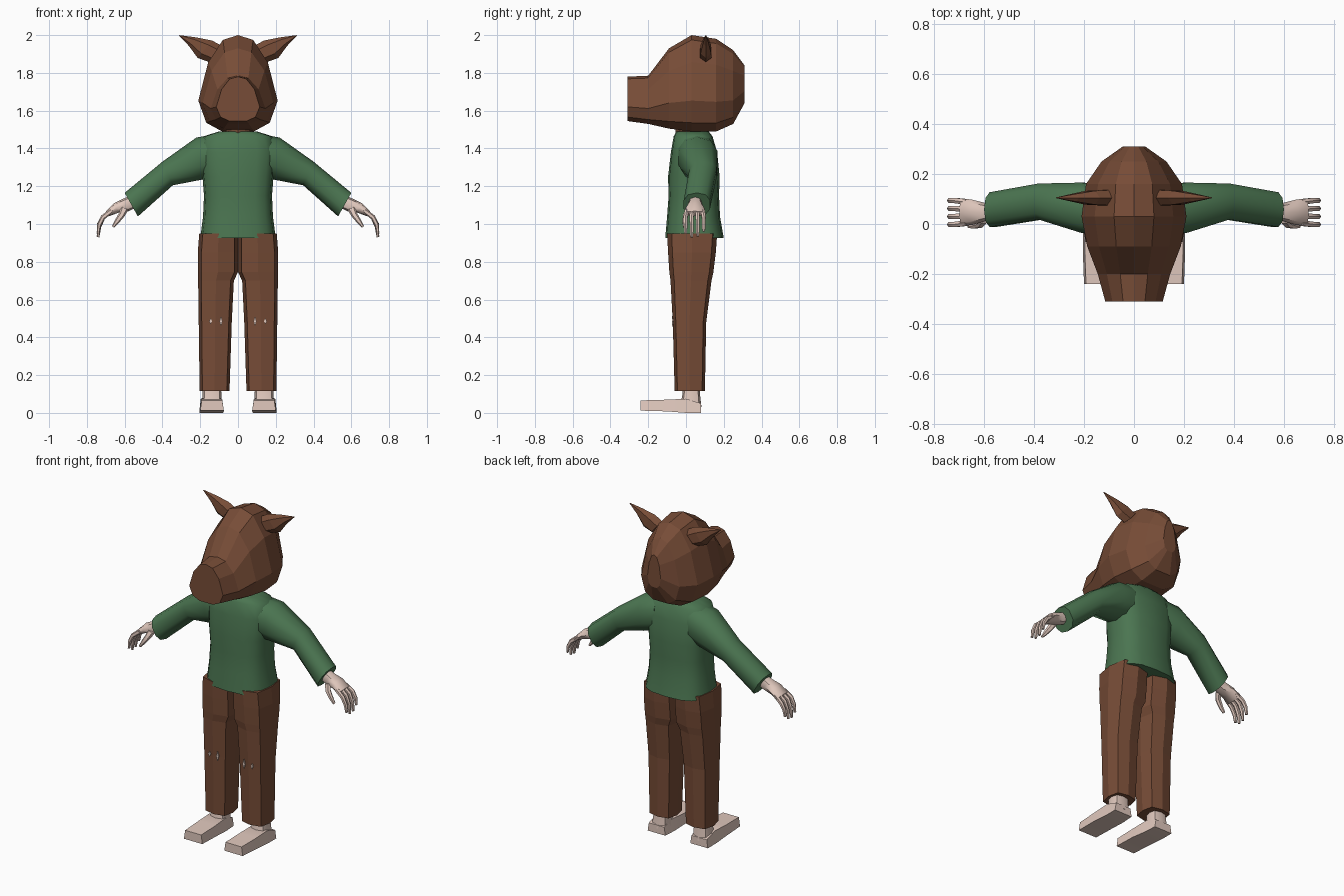
import bpy, bmesh, math
from mathutils import Vector as V


def material(name, rgb):
    m = bpy.data.materials.new(name)
    m.diffuse_color = (*rgb, 1)
    return m


BROWN = material("brown", (0.185, 0.073, 0.038))
GREEN = material("green", (0.070, 0.178, 0.082))
SKIN = material("skin", (0.75, 0.58, 0.51))


def ring(c, u, v, n=8, p=2.0):
    """Superellipse section around c, spanned by half axes u and v."""
    pts = []
    for i in range(n):
        a = 2 * math.pi * i / n
        ca, sa = math.cos(a), math.sin(a)
        pts.append(c + u * math.copysign(abs(ca) ** (2 / p), ca)
                   + v * math.copysign(abs(sa) ** (2 / p), sa))
    return pts


def flat_ring(x0, x1, y0, y1, z, n=8, p=3.0):
    return ring(V(((x0 + x1) / 2, (y0 + y1) / 2, z)),
                V(((x1 - x0) / 2, 0, 0)), V((0, (y1 - y0) / 2, 0)), n, p)


def loft(name, rings, mat, mirror=False, smooth=None):
    """Skin a list of equal sections and cap both ends."""
    bm = bmesh.new()
    rows = [[bm.verts.new(p) for p in r] for r in rings]
    n = len(rows[0])
    for a, b in zip(rows, rows[1:]):
        for i in range(n):
            j = (i + 1) % n
            bm.faces.new((a[i], a[j], b[j], b[i]))
    bm.faces.new(rows[0])
    bm.faces.new(rows[-1])
    bmesh.ops.recalc_face_normals(bm, faces=bm.faces)
    me = bpy.data.meshes.new(name)
    bm.to_mesh(me)
    bm.free()
    me.materials.append(mat)
    ob = bpy.data.objects.new(name, me)
    bpy.context.collection.objects.link(ob)
    if mirror:
        ob.modifiers.new("mirror", 'MIRROR')
    if smooth:
        bpy.ops.object.select_all(action='DESELECT')
        ob.select_set(True)
        bpy.context.view_layer.objects.active = ob
        bpy.ops.object.shade_smooth_by_angle(angle=math.radians(smooth))
    return ob


def tube(name, pts, sizes, mat, n=6):
    """Mirrored limb along pts; sizes are (half thickness, half y width)."""
    pts = [V(p) for p in pts]
    rings = []
    for i, (p, (t, w)) in enumerate(zip(pts, sizes)):
        d = pts[min(i + 1, len(pts) - 1)] - pts[max(i - 1, 0)]
        u = V((-d.z, 0, d.x)).normalized() * t
        rings.append(ring(p, u, V((0, w, 0)), n, 2.3))
    return loft(name, rings, mat, True, 50)


# head: sections from the snout to the back (y, bottom, top, half width)
HALF = [(0, 1), (0.38, 0.95), (0.75, 0.72), (1, 0.32), (0.8, 0.09), (0.4, 0)]
SECTION = HALF + [(-x, z) for x, z in reversed(HALF[1:])]
HEAD = [(-0.31, 1.545, 1.78, 0.115), (-0.20, 1.53, 1.785, 0.145),
        (-0.09, 1.505, 1.93, 0.187), (0.03, 1.49, 2.0, 0.21),
        (0.16, 1.49, 1.98, 0.192), (0.25, 1.53, 1.92, 0.13),
        (0.31, 1.64, 1.84, 0.045)]
loft("head", [[V((w * fx, y, z0 + (z1 - z0) * fz)) for fx, fz in SECTION]
              for y, z0, z1, w in HEAD], BROWN)

# ears: thin leaf-shaped cones
EAR = [(0.12, 1.90, 0.055, 0.035), (0.175, 1.925, 0.06, 0.032),
       (0.24, 1.965, 0.03, 0.018), (0.31, 1.998, 0.002, 0.002)]
loft("ear", [ring(V((x, 0.105, z)), V((-0.65 * t, 0, 0.76 * t)), V((0, w, 0)), 6)
             for x, z, t, w in EAR], BROWN, True)

# neck
loft("neck", [flat_ring(-w, w, -0.055, 0.11, z, 8, 2.2)
              for w, z in [(0.08, 1.44), (0.085, 1.55)]], BROWN)

# sweater body
BODY = [(0.10, -0.05, 0.12, 1.49), (0.18, -0.065, 0.14, 1.465),
        (0.20, -0.08, 0.165, 1.38), (0.188, -0.095, 0.178, 1.25),
        (0.18, -0.092, 0.175, 1.15), (0.185, -0.10, 0.18, 1.04),
        (0.20, -0.11, 0.20, 0.925)]
loft("sweater_body", [flat_ring(-w, w, a, b, z, 16, 2.8) for w, a, b, z in BODY],
     GREEN, False, 60)

# sweater sleeves: upper and lower edge in x, z, then the y range
SLEEVE = [((0.12, 1.475), (0.10, 1.26), -0.05, 0.155),
          ((0.22, 1.458), (0.19, 1.235), -0.04, 0.17),
          ((0.40, 1.33), (0.345, 1.205), 0.015, 0.165),
          ((0.60, 1.165), (0.53, 1.04), -0.015, 0.13)]
rings = []
for (ax, az), (bx, bz), y0, y1 in SLEEVE:
    rings.append(ring(V(((ax + bx) / 2, (y0 + y1) / 2, (az + bz) / 2)),
                      V(((ax - bx) / 2, 0, (az - bz) / 2)),
                      V((0, (y1 - y0) / 2, 0)), 10, 2.4))
loft("sleeve", rings, GREEN, True, 60)

# trousers: each half reaches the centre line above the crotch
LEG = [(0.0, 0.205, -0.10, 0.165, 0.95), (0.0, 0.213, -0.095, 0.158, 0.85),
       (0.0, 0.213, -0.088, 0.145, 0.745), (0.022, 0.211, -0.082, 0.135, 0.70),
       (0.033, 0.208, -0.07, 0.107, 0.48), (0.045, 0.203, -0.06, 0.10, 0.115)]
loft("trouser_leg", [flat_ring(*r, 8, 3.4) for r in LEG], BROWN, True)

# torn knee patches
for x, h in [(0.09, 0.028), (0.145, 0.016)]:
    loft("knee_tear", [ring(V((x, y, 0.485)), V((0.008, 0, 0)), V((0, 0, h)), 4)
                       for y in (-0.066, -0.0735)], SKIN, True)

# feet and ankles
FOOT = [(-0.24, 0.075, 0.20, 0.012, 0.066), (-0.10, 0.075, 0.205, 0.008, 0.07),
        (0.0, 0.08, 0.205, 0.0, 0.075), (0.08, 0.085, 0.205, 0.0, 0.05)]
loft("foot", [[V((x0, y, z0)), V((x1, y, z0)), V((x1 - 0.008, y, z1)),
               V((x0 + 0.008, y, z1))] for y, x0, x1, z0, z1 in FOOT], SKIN, True, 35)
loft("ankle", [flat_ring(0.085, 0.195, -0.035, 0.082, 0.03),
               flat_ring(0.088, 0.188, -0.02, 0.075, 0.09),
               flat_ring(0.09, 0.185, -0.015, 0.07, 0.16)], SKIN, True, 50)

# hands
tube("palm", [(0.54, 0.05, 1.125), (0.595, 0.048, 1.10), (0.645, 0.047, 1.085),
              (0.69, 0.047, 1.055)],
     [(0.035, 0.035), (0.036, 0.036), (0.028, 0.05), (0.016, 0.056)], SKIN, 8)
for i, drop in enumerate([0.02, 0.0, 0.005, 0.03]):
    y = 0.004 + 0.028 * i
    s = (i - 1.5) * 0.004
    tube("finger", [(0.67, y, 1.07), (0.715, y + s, 1.035),
                    (0.735, y + s, 0.985 + drop / 2), (0.741, y + s, 0.93 + drop)],
         [(0.013, 0.013), (0.013, 0.012), (0.011, 0.011), (0.007, 0.008)], SKIN)
tube("thumb", [(0.60, 0.02, 1.085), (0.615, -0.002, 1.05), (0.64, -0.008, 1.015),
               (0.662, -0.008, 0.985)],
     [(0.022, 0.018), (0.017, 0.014), (0.013, 0.012), (0.007, 0.008)], SKIN)
